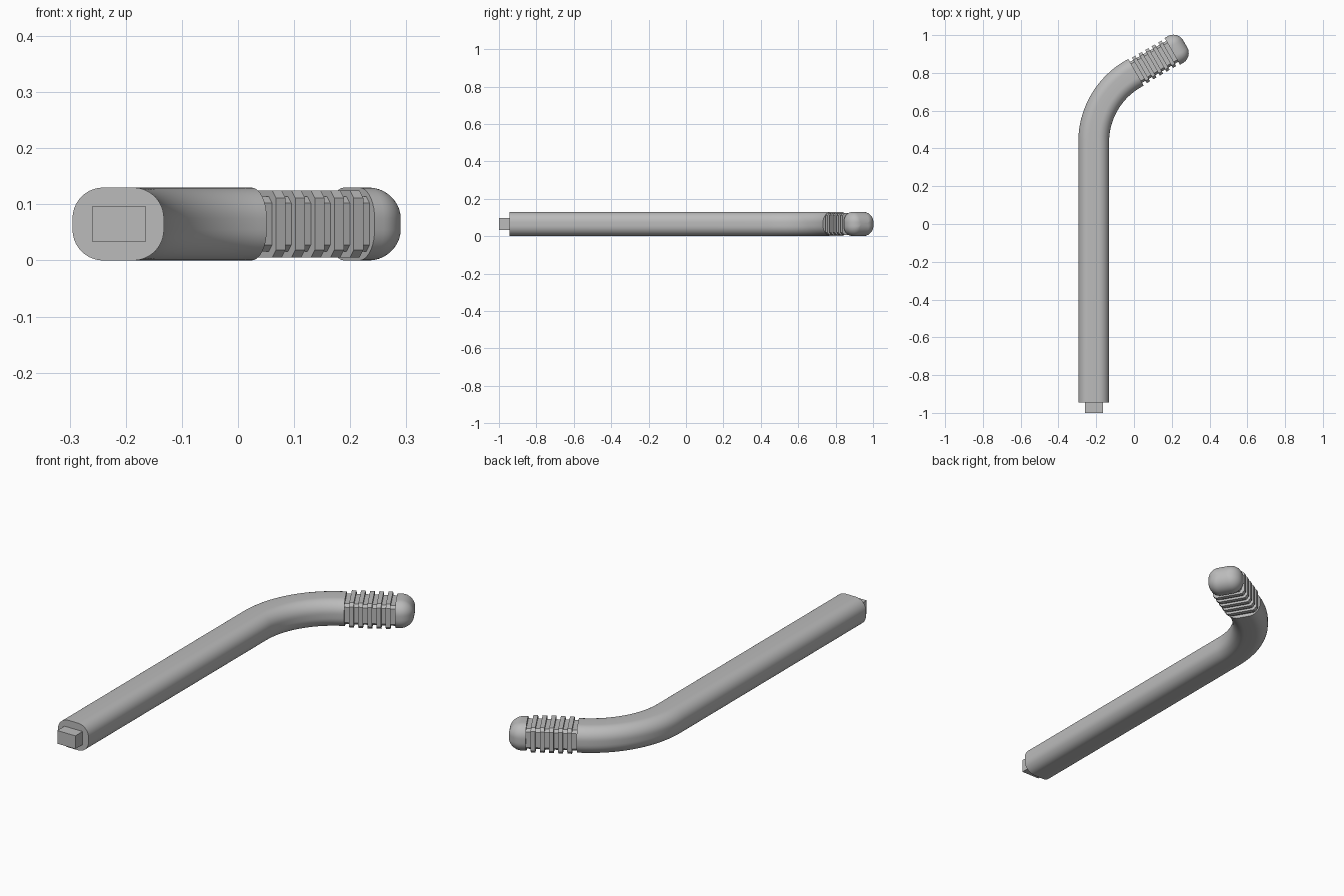
import bpy, bmesh
from math import sin, cos, pi, radians, sqrt, tan
from mathutils import Vector

if "Cube" in bpy.data.objects:
    bpy.data.objects.remove(bpy.data.objects["Cube"], do_unlink=True)

grey = bpy.data.materials.new("metal grey")
grey.use_nodes = True
grey.diffuse_color = (0.5, 0.5, 0.5, 1)
grey.node_tree.nodes["Principled BSDF"].inputs["Base Color"].default_value = (0.5, 0.5, 0.5, 1)

HW, HH, CORNER = 0.0815, 0.065, 0.055      # half width, half height, corner radius
CENTRE_X, CENTRE_Z = -0.2135, 0.065
BEND = radians(60)


def section(hw, hh, r, segs):
    """Rounded rectangle; a single segment gives chamfered corners."""
    pts = []
    for k, (sx, sz) in enumerate([(1, 1), (-1, 1), (-1, -1), (1, -1)]):
        for i in range(segs + 1):
            a = (k + i / segs) * pi / 2
            pts.append((sx * (hw - r) + r * cos(a), sz * (hh - r) + r * sin(a)))
    return pts


def loft(name, rings):
    """Skin a list of (position, heading, section) and close both ends."""
    bm = bmesh.new()
    loops = []
    for pos, a, sec in rings:
        side = Vector((cos(a), -sin(a), 0))
        loops.append([bm.verts.new(pos + side * u + Vector((0, 0, v))) for u, v in sec])
    n = len(loops[0])
    for lo, hi in zip(loops, loops[1:]):
        for i in range(n):
            bm.faces.new((lo[i], lo[(i + 1) % n], hi[(i + 1) % n], hi[i]))
    bm.faces.new(loops[0])
    bm.faces.new(loops[-1])
    bmesh.ops.recalc_face_normals(bm, faces=bm.faces)
    mesh = bpy.data.meshes.new(name)
    bm.to_mesh(mesh)
    bm.free()
    mesh.materials.append(grey)
    obj = bpy.data.objects.new(name, mesh)
    bpy.context.collection.objects.link(obj)
    bpy.ops.object.select_all(action='DESELECT')
    obj.select_set(True)
    bpy.context.view_layer.objects.active = obj
    bpy.ops.object.shade_smooth_by_angle(angle=radians(30))
    return obj


# Points along the straight handle end, measured from where the grip starts
grip_start = Vector((0.0105, 0.803, CENTRE_Z))
grip_dir = Vector((sin(BEND), cos(BEND), 0))


def along(s):
    return grip_start + grip_dir * s


# Bent shaft
arc_y, radius = 0.434, 0.24 / tan(BEND / 2)
tube = section(HW, HH, CORNER, 10)
rings = [(Vector((CENTRE_X, -0.945, CENTRE_Z)), 0, tube)]
steps = 24
for i in range(steps + 1):
    a = BEND * i / steps
    pos = Vector((CENTRE_X + radius * (1 - cos(a)), arc_y + radius * sin(a), CENTRE_Z))
    rings.append((pos, a, tube))
rings.append((along(0), BEND, tube))
loft("bent_shaft", rings)

# Rectangular peg on the front end
peg = section(0.048, 0.0315, 0.0002, 1)
loft("end_peg", [(Vector((-0.212, y, CENTRE_Z)), 0, peg) for y in (-1.0, -0.94)])

# Grip with alternating grooves and chamfered ridges
groove = section(0.064, 0.049, 0.012, 1)
ridge = section(0.078, 0.06, 0.014, 1)
rings = [(along(-0.01), BEND, groove)]
pitch, cap_start = 0.04, 0.222
for i in range(5):
    s0 = 0.021 + i * pitch
    s1 = s0 + 0.02
    rings += [(along(s0), BEND, groove), (along(s0), BEND, ridge),
              (along(s1), BEND, ridge), (along(s1), BEND, groove)]
rings.append((along(cap_start + 0.01), BEND, groove))
loft("ribbed_grip", rings)

# Rounded end cap
r, dome = 0.06, 0.241
rings = [(along(cap_start), BEND, tube)]
for i in range(13):
    a = pi / 2 * i / 12
    inset = r * (1 - cos(a))
    sec = section(HW - inset, HH - inset, max(CORNER - inset, 0.001), 10)
    rings.append((along(dome + r * sin(a)), BEND, sec))
loft("rounded_end_cap", rings)
